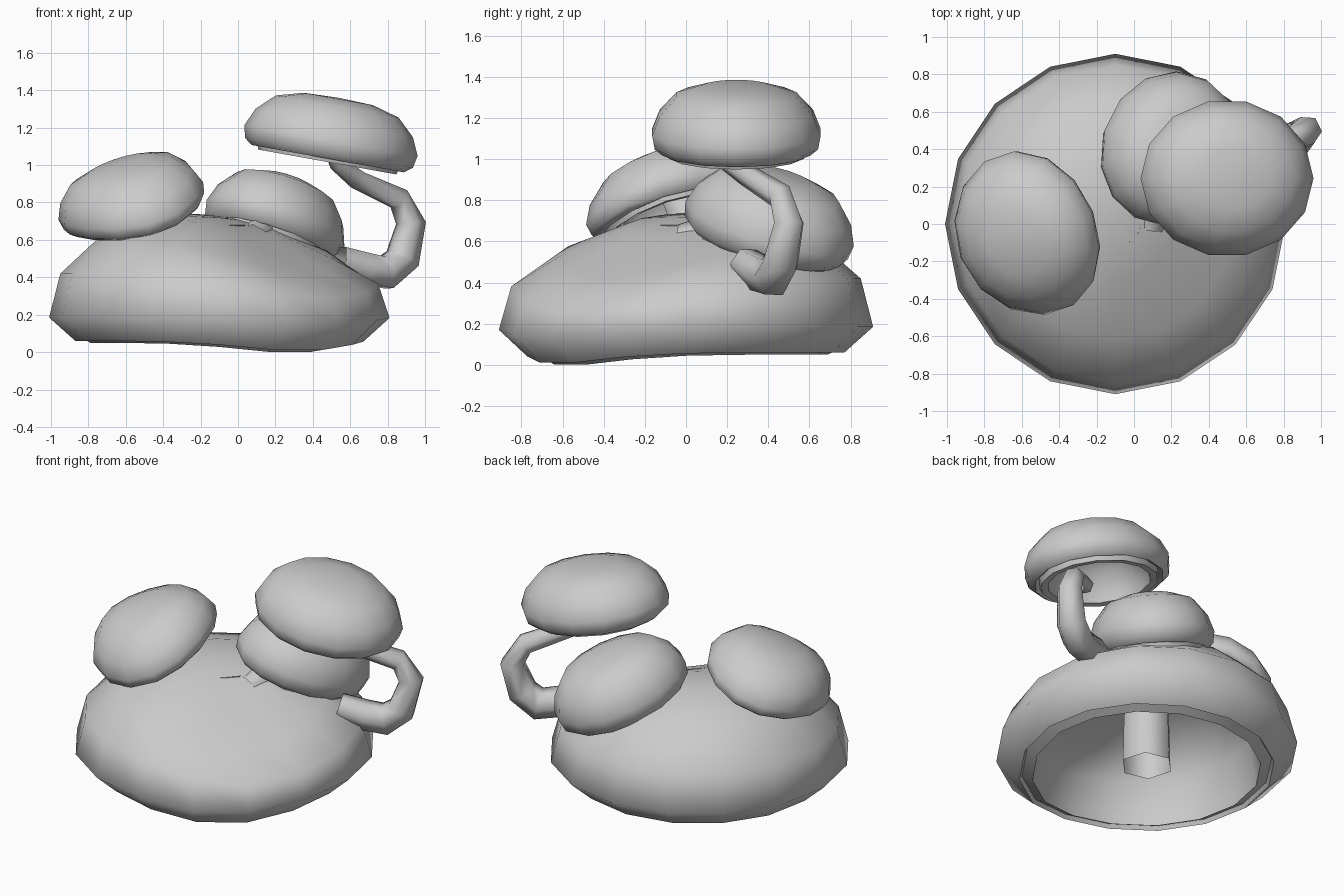
import bpy, bmesh, math
from mathutils import Vector, Matrix

if "Cube" in bpy.data.objects:
    bpy.data.objects.remove(bpy.data.objects["Cube"])


def finish(bm, name, angle=70):
    bmesh.ops.recalc_face_normals(bm, faces=bm.faces)
    me = bpy.data.meshes.new(name)
    bm.to_mesh(me)
    bm.free()
    ob = bpy.data.objects.new(name, me)
    bpy.context.collection.objects.link(ob)
    bpy.ops.object.select_all(action='DESELECT')
    ob.select_set(True)
    bpy.context.view_layer.objects.active = ob
    bpy.ops.object.shade_smooth_by_angle(angle=math.radians(angle))
    return ob


def skin(bm, rings):
    """Join successive vertex rings with quads."""
    for a, b in zip(rings, rings[1:]):
        n = len(a)
        for i in range(n):
            bm.faces.new((a[i], a[(i + 1) % n], b[(i + 1) % n], b[i]))


def cap(name, profile, sides, matrix, warp):
    """Lathe a hollow cap; profile runs from crown to inner ceiling."""
    bm = bmesh.new()
    rings = []
    for r, z in profile[1:-1]:
        rings.append([bm.verts.new((r * math.cos(t), r * math.sin(t), z))
                      for t in (2 * math.pi * i / sides for i in range(sides))])
    skin(bm, rings)
    for (r, z), ring in ((profile[0], rings[0]), (profile[-1], rings[-1])):
        pole = bm.verts.new((0, 0, z))
        for i in range(sides):
            bm.faces.new((pole, ring[i], ring[(i + 1) % sides]))
    for v in bm.verts:
        v.co.z += warp(v.co)
    bm.transform(matrix)
    return finish(bm, name)


def stem(name, points, radii, sides=6):
    """Tapered open tube along a path."""
    bm = bmesh.new()
    pts = [Vector(p) for p in points]
    rings, side = [], Vector((0.3, -1, 0.1))
    for i, p in enumerate(pts):
        d = (pts[min(i + 1, len(pts) - 1)] - pts[max(i - 1, 0)]).normalized()
        side = (side - d * side.dot(d)).normalized()
        up = d.cross(side)
        rings.append([bm.verts.new(p + radii[i] * (math.cos(t) * side + math.sin(t) * up))
                      for t in (2 * math.pi * k / sides for k in range(sides))])
    skin(bm, rings)
    return finish(bm, name)


# Large cap: the rim sags at the front, the dome at the front right
def bump(co, x, y, width):
    return math.exp(-((co.x - x) ** 2 + (co.y - y) ** 2) / width)


def sag(co):
    dz = -0.055 * bump(co, .42, -.62, .2)
    if co.z > .25:
        dz -= 0.115 * bump(co, .48, -.32, .3)
    if co.z > .45:
        dz += -.05 * co.x + .03 * co.y
    return dz


big_profile = [(0, .76), (.3, .735), (.62, .605), (.85, .42), (.91, .185), (.77, .06),
               (.755, .085), (.69, .05), (.68, .10), (.65, .34), (.5, .50), (.25, .61),
               (0, .64)]
cap("large_cap", big_profile, 16, Matrix.Translation((-.1, 0, 0)), sag)
stem("large_stem", [(-.1, 0, .07), (-.1, 0, .3), (-.1, 0, .68)], [.16, .155, .14])

# Small caps: name, rim centre, lean direction, radii, spin, droop of the two ends
small_profile = [(0, .485), (.4, .47), (.71, .38), (.91, .18), (1, -.03), (.97, -.18),
                 (.88, -.25), (.82, -.21), (.80, -.29), (.70, -.28), (.68, -.15),
                 (.55, .12), (.3, .28), (0, .32)]
small = [
    ("left_cap", (-.58, -.065, .83), (-.31, -.25, 1), (.395, .455, .40), 20, .15),
    ("back_cap", (.205, .41, .70), (.29, .25, 1), (.435, .375, .48), 62, 0),
    ("upper_cap", (.50, .245, 1.145), (.18, .0, 1), (.47, .42, .45), 0, 0),
]
for name, centre, lean, size, spin, droop in small:
    tilt = Vector((0, 0, 1)).rotation_difference(Vector(lean)).to_matrix().to_4x4()
    cap(name, small_profile, 14, Matrix.Translation(centre) @ tilt
        @ Matrix.Rotation(math.radians(spin), 4, 'Z') @ Matrix.Diagonal((*size, 1)),
        lambda co: -droop * co.y ** 2)

# Small stems
stem("left_stem", [(-.42, .04, .62), (-.48, 0, .74), (-.62, -.1, .96)], [.12, .10, .08])
stem("back_stem", [(.08, -.02, .60), (.11, .12, .63), (.24, .45, .85)], [.085, .10, .07])
stem("upper_stem",
     [(.54, .29, .49), (.68, .36, .445), (.79, .42, .425), (.88, .46, .50), (.925, .50, .69),
      (.86, .46, .82), (.64, .30, .92), (.53, .17, 1.01), (.49, .12, 1.08)],
     [.085, .095, .10, .095, .08, .065, .055, .045, .03])
